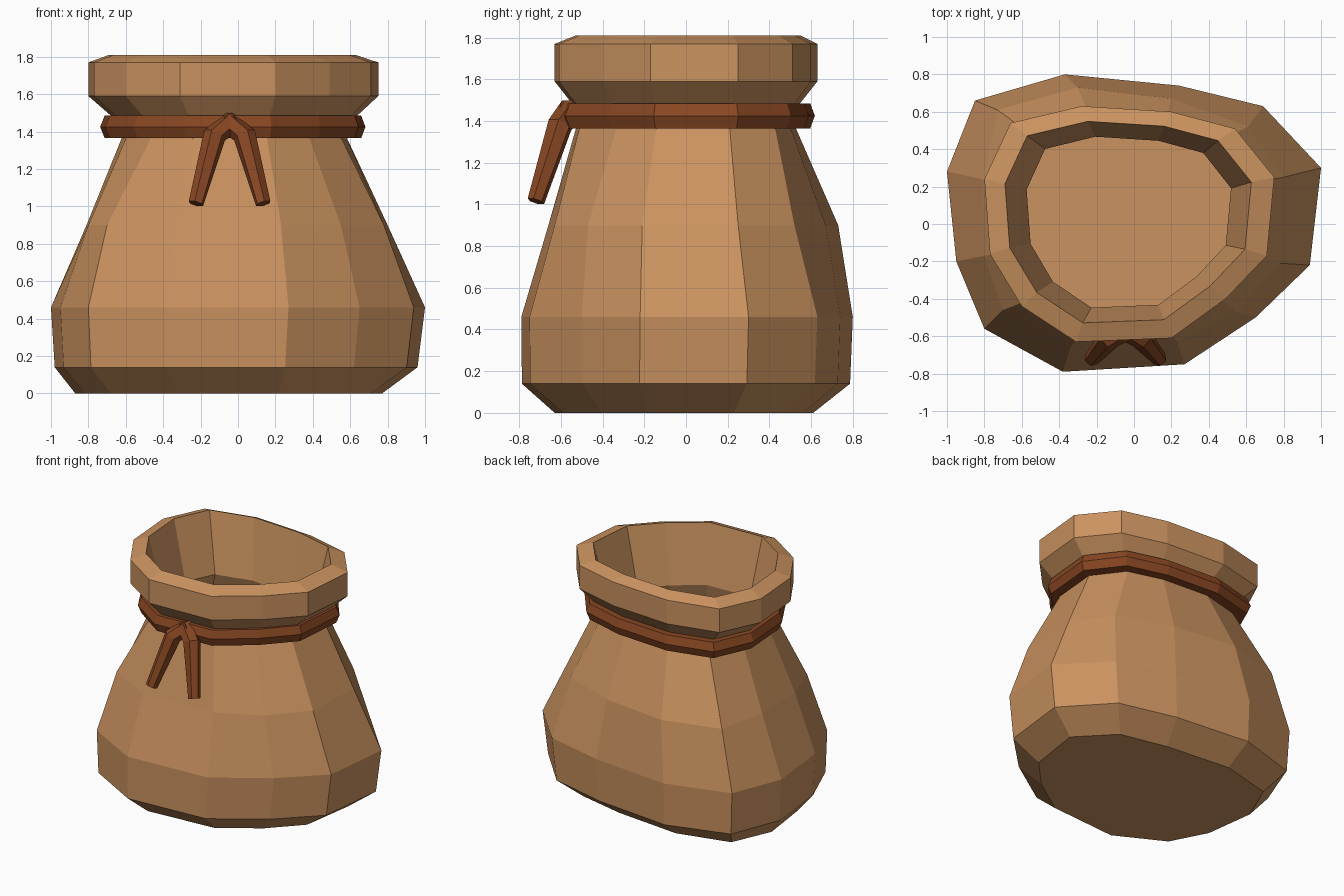
import bpy
import bmesh
import math
from mathutils import Vector

cube = bpy.data.objects.get("Cube")
if cube:
    bpy.data.objects.remove(cube, do_unlink=True)


def make_material(name, rgb):
    mat = bpy.data.materials.new(name)
    mat.use_nodes = True
    mat.diffuse_color = (*rgb, 1)
    mat.node_tree.nodes["Principled BSDF"].inputs["Base Color"].default_value = (*rgb, 1)
    return mat


cloth = make_material("tan cloth", (0.59, 0.288, 0.115))
cord = make_material("brown cord", (0.245, 0.062, 0.016))

# Irregular twelve-sided outlines: base, widest part, shoulder and rim
BASE = [(0.77, 0.23), (0.53, 0.48), (0.17, 0.56), (-0.34, 0.61),
        (-0.74, 0.51), (-0.87, 0.21), (-0.82, -0.17), (-0.68, -0.44),
        (-0.32, -0.63), (0.22, -0.59), (0.5, -0.4), (0.71, -0.18)]
BELLY = [(1.0, 0.3), (0.69, 0.63), (0.24, 0.74), (-0.37, 0.8),
         (-0.85, 0.66), (-1.0, 0.28), (-0.95, -0.2), (-0.8, -0.56),
         (-0.38, -0.79), (0.27, -0.75), (0.65, -0.5), (0.94, -0.22)]
SHOULDER = [(0.8, 0.25), (0.61, 0.52), (0.2, 0.67), (-0.3, 0.73),
            (-0.73, 0.61), (-0.81, 0.24), (-0.8, -0.17), (-0.7, -0.46),
            (-0.34, -0.66), (0.23, -0.63), (0.55, -0.47), (0.78, -0.21)]
RIM = [(0.75, 0.25), (0.54, 0.51), (0.2, 0.6), (-0.28, 0.63),
       (-0.66, 0.54), (-0.8, 0.24), (-0.77, -0.16), (-0.6, -0.44),
       (-0.31, -0.63), (0.2, -0.61), (0.49, -0.4), (0.71, -0.17)]


def ring(outline, z, sx=1.0, sy=1.0, dx=0.0, dy=0.0):
    """Outline scaled and shifted at height z."""
    return [Vector((x * sx + dx, y * sy + dy, z)) for x, y in outline]


def loft(name, rings, mat, closed=False):
    """Skin a list of rings; cap the ends, or join last to first."""
    bm = bmesh.new()
    loops = [[bm.verts.new(p) for p in r] for r in rings]
    pairs = list(zip(loops, loops[1:]))
    if closed:
        pairs.append((loops[-1], loops[0]))
    else:
        bm.faces.new(loops[0])
        bm.faces.new(loops[-1])
    for a, b in pairs:
        for i in range(len(a)):
            j = (i + 1) % len(a)
            bm.faces.new((a[i], a[j], b[j], b[i]))
    bmesh.ops.recalc_face_normals(bm, faces=bm.faces)
    mesh = bpy.data.meshes.new(name)
    bm.to_mesh(mesh)
    bm.free()
    mesh.materials.append(mat)
    obj = bpy.data.objects.new(name, mesh)
    bpy.context.collection.objects.link(obj)
    return obj


# Sack: up the outside, over the rim, down the inside to the floor
loft("sack", [
    ring(BASE, 0.0),
    ring(BELLY, 0.14, 0.97, 0.99, -0.01, -0.005),
    ring(BELLY, 0.46),
    ring(SHOULDER, 0.9),
    ring(RIM, 1.36, 0.78, 0.84),
    ring(RIM, 1.43, 0.77, 0.8),
    ring(RIM, 1.59),
    ring(RIM, 1.77),
    ring(RIM, 1.81, 0.85, 0.855, -0.01, 0.01),
    ring(RIM, 1.37, 0.705, 0.725, -0.01, 0.01),
    ring(SHOULDER, 0.9, 0.88, 0.87),
    ring(BELLY, 0.46, 0.9, 0.88),
    ring(BELLY, 0.17, 0.87, 0.87, -0.015),
    ring(BASE, 0.1, 0.94, 0.94),
], cloth)

# Cord tied around the neck, with a six-sided section
loft("neck_cord", [
    ring(RIM, z, sx, sy, -0.005, 0.01) for z, sx, sy in (
        (1.365, 0.885, 0.93), (1.425, 0.915, 0.965), (1.485, 0.885, 0.93),
        (1.485, 0.79, 0.82), (1.425, 0.75, 0.78), (1.365, 0.77, 0.81))
], cord, closed=True)


def strand(name, path, radii, sides=6):
    """Tapered tube along a path."""
    path = [Vector(p) for p in path]
    rings = []
    for i, p in enumerate(path):
        direction = path[min(i + 1, len(path) - 1)] - path[max(i - 1, 0)]
        turn = direction.to_track_quat('Z', 'Y')
        rings.append([p + turn @ Vector((radii[i] * math.cos(math.tau * k / sides),
                                         radii[i] * math.sin(math.tau * k / sides), 0))
                      for k in range(sides)])
    return loft(name, rings, cord)


# Two loose cord ends hanging from the knot
for side, label in ((-1, "right"), (1, "left")):
    strand(label + "_cord_end", [
        (-0.045 - side * 0.02, -0.555, 1.455),
        (-0.045 + side * 0.08, -0.605, 1.38),
        (-0.045 + side * 0.18, -0.72, 1.015),
    ], (0.06, 0.062, 0.042))
